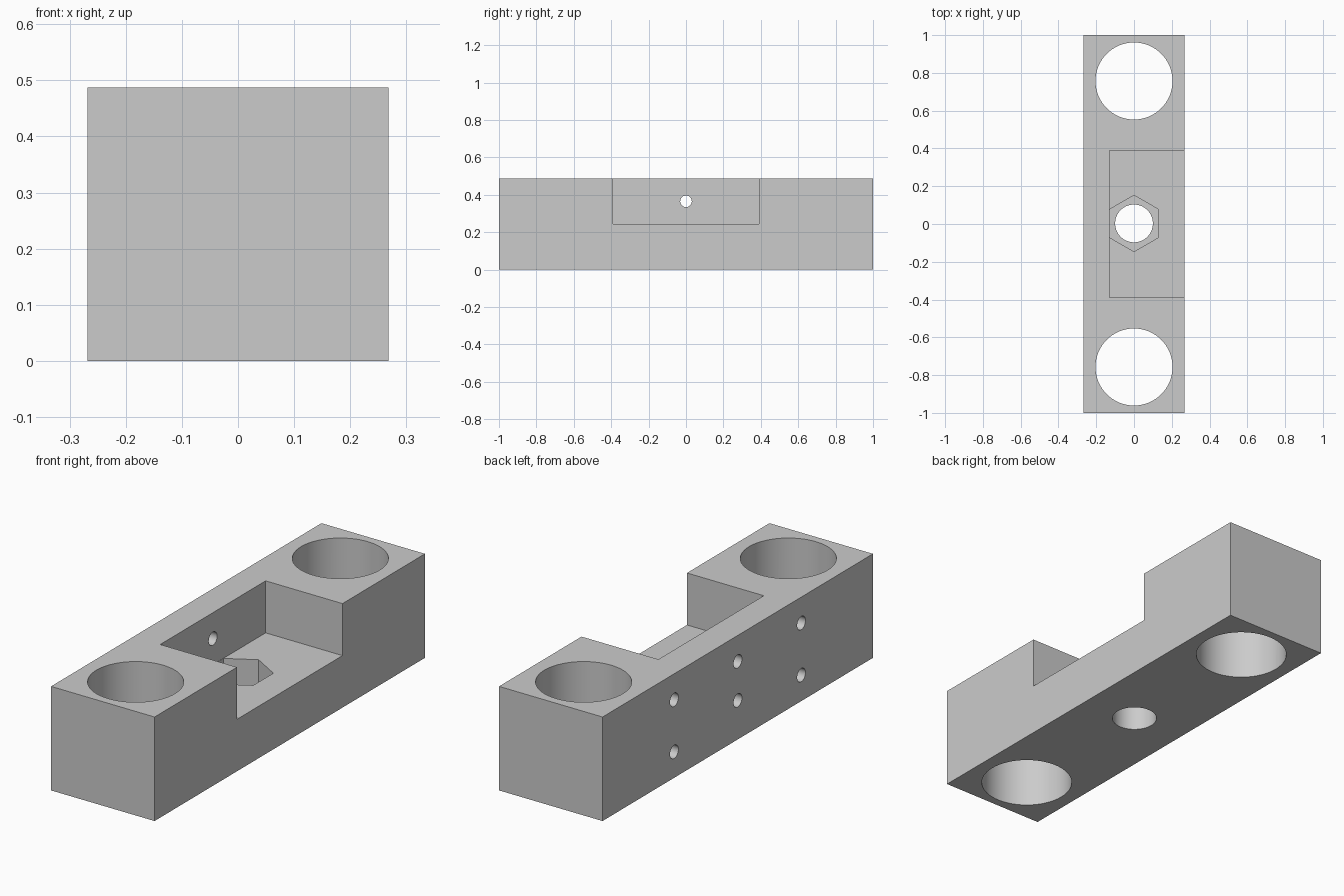
import bpy
import math

cube = bpy.data.objects.get("Cube")
if cube:
    bpy.data.objects.remove(cube, do_unlink=True)

WIDTH, LENGTH, HEIGHT = 0.536, 2.0, 0.487
FLOOR = HEIGHT / 2            # pocket floor
WALL = -0.13                  # inner face of the thin back wall
SIDE = -WIDTH / 2

grey = bpy.data.materials.new("plain grey")
grey.use_nodes = True
grey.diffuse_color = (0.6, 0.6, 0.6, 1)
grey.node_tree.nodes["Principled BSDF"].inputs["Base Color"].default_value = (0.6, 0.6, 0.6, 1)


def box(name, low, high):
    """Box between two opposite corners."""
    centre = [(a + b) / 2 for a, b in zip(low, high)]
    bpy.ops.mesh.primitive_cube_add(size=1, location=centre)
    ob = bpy.context.object
    ob.name = name
    ob.scale = [b - a for a, b in zip(low, high)]
    bpy.ops.object.transform_apply(location=True, rotation=False, scale=True)
    return ob


def upright(name, y, radius, low, high, sides=64):
    """Vertical prism on the centre line."""
    bpy.ops.mesh.primitive_cylinder_add(vertices=sides, radius=radius, depth=high - low,
                                        location=(0, y, (low + high) / 2))
    bpy.context.object.name = name
    return bpy.context.object


def side_hole(y, z, end):
    """Screw hole drilled in from the -x side."""
    start = SIDE - 0.1
    bpy.ops.mesh.primitive_cylinder_add(vertices=32, radius=0.031, depth=end - start,
                                        location=((start + end) / 2, y, z),
                                        rotation=(0, math.pi / 2, 0))
    bpy.context.object.name = "screw_hole_cutter"
    return bpy.context.object


# Main block
block = box("mounting_block", (SIDE, -LENGTH / 2, 0), (-SIDE, LENGTH / 2, HEIGHT))
block.data.materials.append(grey)

# Open pocket, nut recess and centre bore
cutters = [
    box("pocket_cutter", (WALL, -0.39, FLOOR), (0.5, 0.39, HEIGHT + 0.1)),
    upright("nut_recess_cutter", 0.003, 0.149, FLOOR / 2, FLOOR + 0.05, sides=6),
    upright("bore_cutter", 0.003, 0.1, -0.1, FLOOR + 0.1),
]

# Large end bores and the screw holes beside them
for side in (-1, 1):
    cutters.append(upright("end_bore_cutter", side * 0.757, 0.204, -0.1, HEIGHT + 0.1))
    for z in (HEIGHT / 4, HEIGHT * 3 / 4):
        cutters.append(side_hole(side * 0.47, z, WALL + 0.01))

# Middle screw holes, into the pocket and into the nut recess
cutters.append(side_hole(0, HEIGHT * 3 / 4, 0))
cutters.append(side_hole(0, FLOOR * 3 / 4, 0))

# Cut everything out of the block
bpy.ops.object.select_all(action="DESELECT")
block.select_set(True)
bpy.context.view_layer.objects.active = block
for cutter in cutters:
    cutter.hide_render = True
    mod = block.modifiers.new("cut", "BOOLEAN")
    mod.operation = "DIFFERENCE"
    mod.solver = "EXACT"
    mod.object = cutter
    bpy.ops.object.modifier_apply(modifier=mod.name)
    bpy.data.objects.remove(cutter, do_unlink=True)

bpy.ops.object.shade_smooth_by_angle(angle=math.radians(30))
